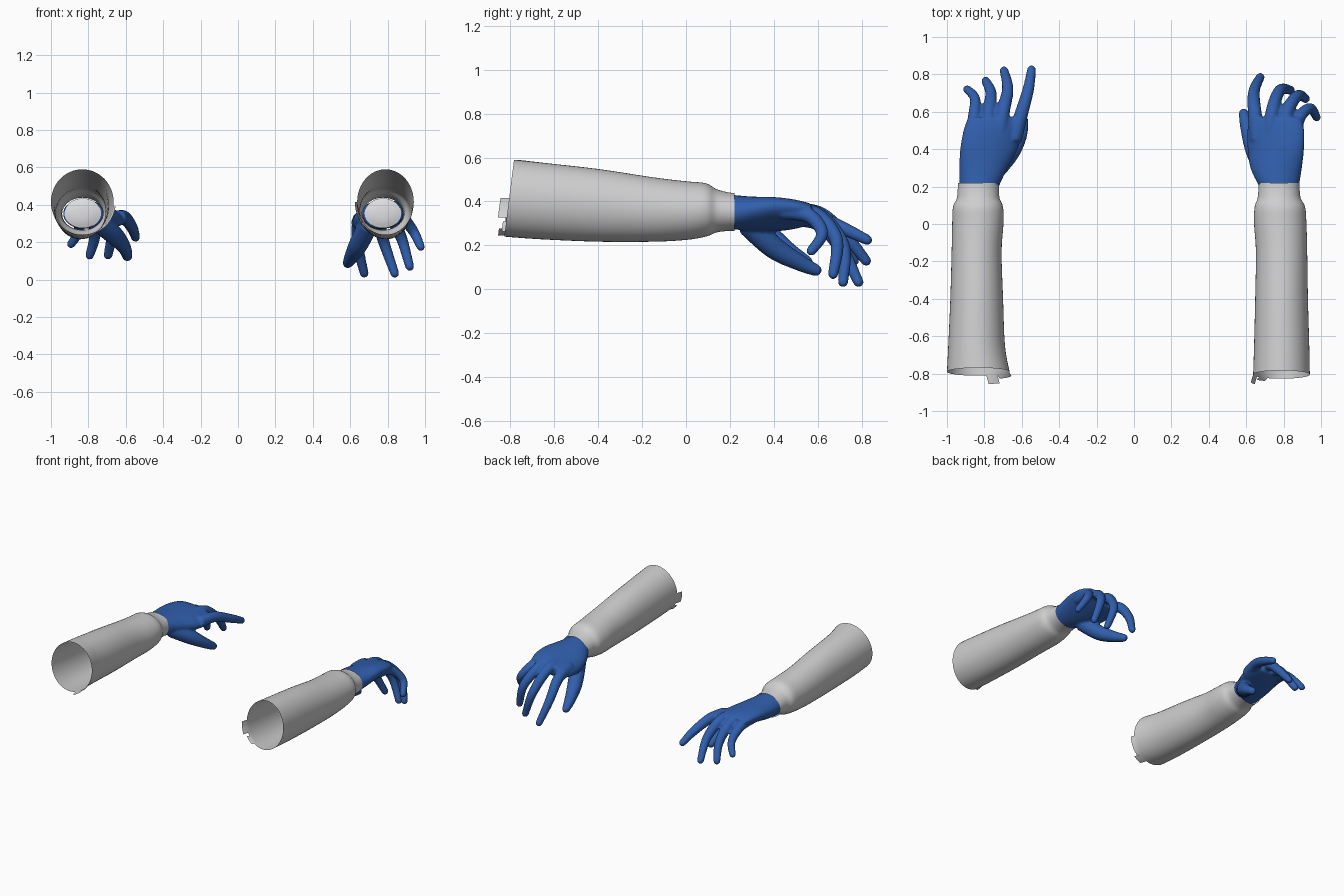
import bpy, bmesh, math

if "Cube" in bpy.data.objects:
    bpy.data.objects.remove(bpy.data.objects["Cube"])

def material(name, rgb):
    m = bpy.data.materials.new(name)
    m.diffuse_color = (*rgb, 1)
    m.use_nodes = True
    m.node_tree.nodes["Principled BSDF"].inputs["Base Color"].default_value = m.diffuse_color
    return m

GREY = material("sleeve grey", (0.62, 0.62, 0.63))
BLUE = material("glove blue", (0.03, 0.115, 0.42))
WHITE = material("wrist white", (0.75, 0.75, 0.77))

def spline(pts, steps):
    """Smooth interpolation through tuples of any length."""
    out = []
    for i in range(len(pts) - 1):
        p = [pts[max(i - 1, 0)], pts[i], pts[i + 1], pts[min(i + 2, len(pts) - 1)]]
        for s in range(steps):
            t = s / steps
            out.append(tuple(
                0.5 * (2 * b + (c - a) * t + (2 * a - 5 * b + 4 * c - d) * t * t
                       + (3 * b - a - 3 * c + d) * t ** 3) for a, b, c, d in zip(*p)))
    return out + [tuple(pts[-1])]

def bridge(bm, rings):
    for a, b in zip(rings, rings[1:]):
        n = len(a)
        for i in range(n):
            bm.faces.new((a[i], a[(i + 1) % n], b[(i + 1) % n], b[i]))

def finish(bm, name, mat):
    bmesh.ops.recalc_face_normals(bm, faces=bm.faces)
    me = bpy.data.meshes.new(name)
    bm.to_mesh(me)
    bm.free()
    me.materials.append(mat)
    me.shade_smooth()
    ob = bpy.data.objects.new(name, me)
    bpy.context.collection.objects.link(ob)
    return ob

# Open sleeve: stations are (y, x min, x max, z min, z max)
def sleeve(name, stations, inner, flaps):
    bm = bmesh.new()
    n = 48
    rings = []
    for y, x0, x1, z0, z1 in spline(stations, 4):
        lean = 0.022 * max(0, min(1, (-0.5 - y) / 0.3))
        ring = []
        for i in range(n):
            a = 2 * math.pi * i / n
            ring.append(bm.verts.new(((x0 + x1) / 2 + inner * math.cos(a) * (x1 - x0) / 2,
                                      y + lean * math.sin(a),
                                      (z0 + z1) / 2 + math.sin(a) * (z1 - z0) / 2)))
        rings.append(ring)
    bridge(bm, rings)
    # Ragged tabs on the inner side of the opening
    for a0, a1, length in flaps:
        idx = range(round(a0 * n / 360), round(a1 * n / 360) + 1)
        base = [rings[0][i % n] for i in idx]
        edge = [bm.verts.new((v.co.x + inner * 0.012, v.co.y - length, v.co.z)) for v in base]
        for i in range(len(base) - 1):
            bm.faces.new((base[i], base[i + 1], edge[i + 1], edge[i]))
    finish(bm, name, GREY)

# Closed tube along a path of (x, y, z, radius) with a rounded tip
def finger(bm, pts):
    from mathutils import Vector
    path = spline(pts, 6)
    x, y, z, r = path[-1]
    d = (Vector(path[-1][:3]) - Vector(path[-2][:3])).normalized()
    for k in (0.5, 0.8, 0.97):
        path.append((*(Vector((x, y, z)) + d * r * k), r * math.sqrt(1 - k * k)))
    rings = []
    for i, p in enumerate(path):
        t = Vector(path[min(i + 1, len(path) - 1)][:3]) - Vector(path[max(i - 1, 0)][:3])
        u = t.cross(Vector((0, 0, 1))).normalized()
        v = u.cross(t).normalized()
        rings.append([bm.verts.new(Vector(p[:3]) + p[3] * (u * math.cos(a) + v * math.sin(a)))
                      for a in (2 * math.pi * j / 14 for j in range(14))])
    bridge(bm, rings)
    bm.faces.new(rings[0][::-1])
    bm.faces.new(rings[-1])

# Glove: palm stations (y, x min, x max, z centre, half thickness, tilt) plus digits
def glove(name, palm, digits):
    bm = bmesh.new()
    rings = []
    for y, x0, x1, zc, h, tilt in spline(palm, 5):
        ring = []
        for j in range(32):
            a = 2 * math.pi * j / 32
            u, w = math.cos(a) * (x1 - x0) / 2, math.sin(a) * h
            ring.append(bm.verts.new(((x0 + x1) / 2 + u * math.cos(tilt) - w * math.sin(tilt), y,
                                      zc + u * math.sin(tilt) + w * math.cos(tilt))))
        rings.append(ring)
    bridge(bm, rings)
    bm.faces.new(rings[0][::-1])
    bm.faces.new(rings[-1])
    for pts, radii in digits:
        finger(bm, [(*p, r) for p, r in zip(pts, radii)])
    ob = finish(bm, name, BLUE)
    # Fuse the palm and digits into one soft skin
    rm = ob.modifiers.new("fuse", 'REMESH')
    rm.mode = 'VOXEL'
    rm.voxel_size = 0.008
    rm.use_smooth_shade = True
    sm = ob.modifiers.new("soften", 'SMOOTH')
    sm.factor = 0.5
    sm.iterations = 5

# Slightly domed plug closing the wrist inside the cuff
def wrist_plug(name, x, z):
    bm = bmesh.new()
    rings = [[bm.verts.new((x + 0.098 * s * math.cos(a), y, z + 0.08 * s * math.sin(a)))
              for a in (2 * math.pi * j / 32 for j in range(32))]
             for s, y in ((1, 0.19), (0.75, 0.182), (0.4, 0.176))]
    bridge(bm, rings)
    bm.faces.new(rings[-1])
    finish(bm, name, WHITE)

LONG = (0.042, 0.037, 0.031, 0.024)
SMALL = (0.038, 0.034, 0.028, 0.023)
THUMB = (0.055, 0.052, 0.038, 0.028)

# Left arm
sleeve("left_sleeve", [
    (-0.79, -1.0, -0.665, 0.24, 0.59), (-0.65, -0.993, -0.69, 0.228, 0.575),
    (-0.4, -0.982, -0.70, 0.217, 0.548), (-0.15, -0.975, -0.708, 0.217, 0.51),
    (0.0, -0.972, -0.698, 0.225, 0.492), (0.09, -0.968, -0.70, 0.24, 0.483),
    (0.135, -0.948, -0.718, 0.258, 0.458), (0.18, -0.943, -0.722, 0.265, 0.444),
    (0.22, -0.94, -0.722, 0.266, 0.438)], 1, [(-72, -50, 0.045), (-50, -10, 0.02)])
wrist_plug("left_wrist_plug", -0.83, 0.355)
glove("left_glove", [
    (0.195, -0.935, -0.725, 0.352, 0.08, 0), (0.3, -0.935, -0.675, 0.347, 0.074, -0.12),
    (0.4, -0.932, -0.62, 0.345, 0.066, -0.2), (0.5, -0.915, -0.595, 0.345, 0.055, -0.2),
    (0.57, -0.89, -0.60, 0.345, 0.04, -0.15)], [
    ([(-0.64, 0.45, 0.33), (-0.605, 0.58, 0.33), (-0.565, 0.72, 0.275), (-0.548, 0.825, 0.225)], LONG),
    ([(-0.72, 0.45, 0.35), (-0.70, 0.6, 0.345), (-0.675, 0.72, 0.25), (-0.695, 0.82, 0.13)], LONG),
    ([(-0.79, 0.45, 0.36), (-0.775, 0.6, 0.33), (-0.765, 0.7, 0.235), (-0.793, 0.765, 0.13)], LONG),
    ([(-0.87, 0.44, 0.355), (-0.855, 0.57, 0.335), (-0.85, 0.67, 0.26), (-0.892, 0.72, 0.19)], SMALL),
    ([(-0.75, 0.28, 0.31), (-0.665, 0.38, 0.24), (-0.61, 0.47, 0.175), (-0.592, 0.55, 0.125)], THUMB)])

# Right arm
sleeve("right_sleeve", [
    (-0.805, 0.637, 0.94, 0.24, 0.59), (-0.65, 0.642, 0.937, 0.228, 0.575),
    (-0.4, 0.648, 0.93, 0.217, 0.548), (-0.15, 0.652, 0.926, 0.217, 0.51),
    (0.0, 0.642, 0.922, 0.225, 0.492), (0.09, 0.645, 0.915, 0.24, 0.483),
    (0.135, 0.66, 0.892, 0.258, 0.458), (0.18, 0.665, 0.886, 0.265, 0.444),
    (0.22, 0.667, 0.884, 0.266, 0.438)], -1, [(-30, 0, 0.04), (-60, -38, 0.015)])
wrist_plug("right_wrist_plug", 0.775, 0.355)
glove("right_glove", [
    (0.195, 0.672, 0.88, 0.352, 0.08, 0), (0.3, 0.62, 0.90, 0.345, 0.074, 0.2),
    (0.4, 0.602, 0.915, 0.342, 0.066, 0.3), (0.5, 0.602, 0.915, 0.342, 0.055, 0.25),
    (0.57, 0.615, 0.895, 0.342, 0.04, 0.18)], [
    ([(0.66, 0.45, 0.325), (0.645, 0.6, 0.305), (0.642, 0.71, 0.18), (0.675, 0.785, 0.033)], LONG),
    ([(0.73, 0.45, 0.35), (0.74, 0.6, 0.34), (0.78, 0.715, 0.2), (0.838, 0.715, 0.033)], LONG),
    ([(0.80, 0.45, 0.36), (0.815, 0.59, 0.34), (0.873, 0.685, 0.225), (0.918, 0.67, 0.07)], LONG),
    ([(0.86, 0.44, 0.355), (0.88, 0.56, 0.335), (0.94, 0.62, 0.255), (0.977, 0.57, 0.175)], SMALL),
    ([(0.70, 0.28, 0.3), (0.645, 0.4, 0.19), (0.605, 0.52, 0.12), (0.587, 0.59, 0.088)], THUMB)])
